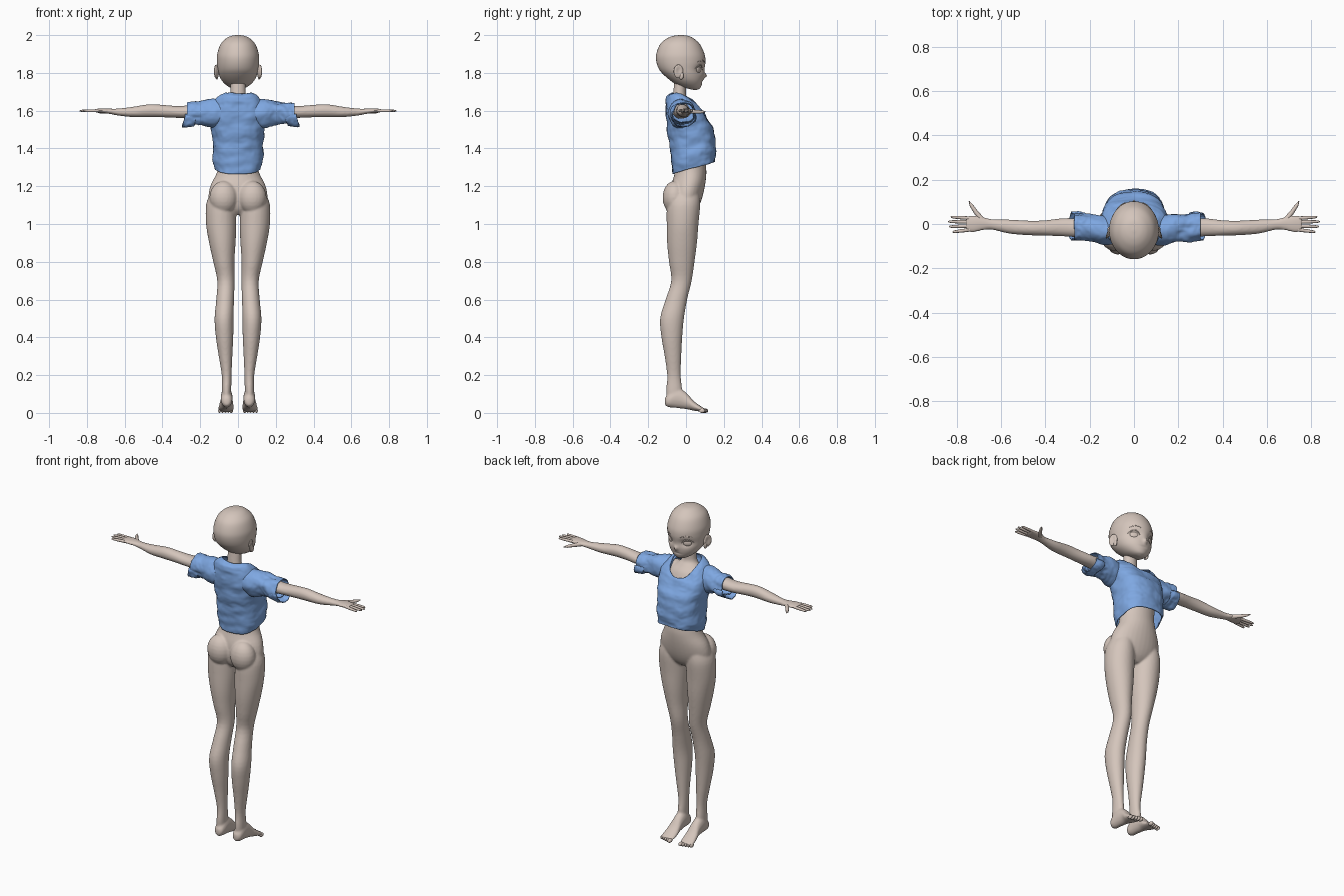
import bpy, bmesh, math
from mathutils import Vector, Matrix, noise

if "Cube" in bpy.data.objects:
    bpy.data.objects.remove(bpy.data.objects["Cube"])


def material(name, colour):
    m = bpy.data.materials.new(name)
    m.use_nodes = True
    m.diffuse_color = (*colour, 1)
    b = m.node_tree.nodes["Principled BSDF"]
    b.inputs["Base Color"].default_value = (*colour, 1)
    b.inputs["Roughness"].default_value = 0.8
    return m


SKIN = material("warm beige", (0.66, 0.56, 0.50))
CLOTH = material("soft blue", (0.21, 0.39, 0.76))


def smooth_rows(rows, steps):
    """Spline through the rows, so few rows give a soft outline."""
    out = []
    for i in range(len(rows) - 1):
        p = [rows[max(0, min(len(rows) - 1, i + k))] for k in (-1, 0, 1, 2)]
        for s in range(steps):
            t = s / steps
            out.append([0.5 * (2 * b + (c - a) * t + (2 * a - 5 * b + 4 * c - d) * t * t
                               + (3 * b - a - 3 * c + d) * t ** 3) for a, b, c, d in zip(*p)])
    return out + [list(rows[-1])]


def loft(bm, rows, axis, side=1, n=32, steps=4, power=2.0, cap=True):
    """Rows: position, centre u, centre v, radius u, radius v, [tilt, side lift]."""
    rings = []
    for r in smooth_rows(rows, steps):
        tilt, lift = (r[5], r[6]) if len(r) > 5 else (0, 0)
        ring = []
        for k in range(n):
            a = 2 * math.pi * k / n
            c, s = math.cos(a), math.sin(a)
            c2 = math.copysign(abs(c) ** (2 / power), c)
            s2 = math.copysign(abs(s) ** (2 / power), s)
            u, v, w = r[1] + r[3] * c2, r[2] + r[4] * s2, r[0] + tilt * s + lift * c * c
            co = {"x": (w, u, v), "y": (u, w, v), "z": (u, v, w)}[axis]
            ring.append(bm.verts.new((side * co[0], co[1], co[2])))
        rings.append(ring)
    for a, b in zip(rings, rings[1:]):
        for k in range(n):
            bm.faces.new((a[k], a[(k + 1) % n], b[(k + 1) % n], b[k]))
    if cap:
        bm.faces.new(rings[0])
        bm.faces.new(rings[-1])


def ball(bm, centre, radii, rot=0.0, seg=24):
    m = Matrix.Translation(centre) @ Matrix.Rotation(rot, 4, "Z") @ Matrix.Diagonal((*radii, 1))
    bmesh.ops.create_uvsphere(bm, u_segments=seg, v_segments=seg // 2, radius=1, matrix=m)


def finish(name, bm, mat):
    bmesh.ops.recalc_face_normals(bm, faces=bm.faces)
    for f in bm.faces:
        f.smooth = True
    me = bpy.data.meshes.new(name)
    bm.to_mesh(me)
    bm.free()
    me.materials.append(mat)
    ob = bpy.data.objects.new(name, me)
    bpy.context.collection.objects.link(ob)
    return ob


def tubes(name, paths, depth):
    """Tapered tubes along short paths of (point, radius factor)."""
    cu = bpy.data.curves.new(name, "CURVE")
    cu.dimensions, cu.bevel_depth, cu.bevel_resolution = "3D", depth, 3
    cu.use_fill_caps = True
    for path in paths:
        sp = cu.splines.new("POLY")
        sp.points.add(len(path) - 1)
        for p, (co, r) in zip(sp.points, path):
            p.co, p.radius = (*co, 1), r
        sp.use_smooth = True
    cu.materials.append(SKIN)
    bpy.context.collection.objects.link(bpy.data.objects.new(name, cu))


def by_span(rows):
    """Turns (z, x, rx, back, front) into loft rows."""
    return [(z, x, (b + f) / 2, rx, (f - b) / 2) for z, x, rx, b, f in rows]


# Body: trunk, legs, feet and arms fused into one smooth skin
bm = bmesh.new()
loft(bm, by_span([(1.05, 0, .06, -.05, .03), (1.08, 0, .12, -.075, .06), (1.13, 0, .155, -.085, .083),
                  (1.2, 0, .147, -.08, .1), (1.27, 0, .113, -.06, .108), (1.33, 0, .104, -.06, .105),
                  (1.42, 0, .108, -.075, .115), (1.5, 0, .115, -.085, .11), (1.57, 0, .12, -.085, .075),
                  (1.62, 0, .1, -.082, .05), (1.65, 0, .06, -.075, .02), (1.68, 0, .042, -.07, 0),
                  (1.77, 0, .04, -.06, .005)]), "z")
for s in (1, -1):
    loft(bm, by_span([(.05, .062, .024, -.1, -.02), (.12, .061, .025, -.104, -.02),
                      (.2, .06, .026, -.1, -.028), (.3, .066, .036, -.113, -.025),
                      (.4, .071, .046, -.13, -.02), (.5, .074, .05, -.137, -.011),
                      (.6, .068, .047, -.108, .006), (.7, .064, .046, -.078, .03),
                      (.8, .075, .056, -.09, .045), (.9, .083, .07, -.1, .058),
                      (1, .089, .08, -.102, .066), (1.1, .091, .078, -.1, .075),
                      (1.16, .088, .06, -.08, .07)]), "z", s)
    ball(bm, (s * .076, -.06, 1.14), (.075, .064, .088))
    loft(bm, [(-.112, .058, .06, .012, .018), (-.095, .06, .065, .028, .034), (-.05, .06, .08, .031, .054),
              (0, .06, .064, .032, .044), (.04, .062, .038, .039, .026), (.08, .064, .02, .041, .014),
              (.1, .064, .014, .034, .009)], "y", s)
    loft(bm, [(.07, -.03, 1.6, .05, .045), (.15, -.025, 1.6, .045, .043), (.3, -.015, 1.593, .042, .032),
              (.4, -.018, 1.598, .035, .033), (.47, -.018, 1.6, .033, .034), (.56, -.012, 1.593, .032, .027),
              (.64, -.002, 1.593, .024, .018), (.68, .002, 1.597, .03, .014),
              (.72, .001, 1.6, .038, .012), (.76, 0, 1.6, .035, .009)], "x", s)
body = finish("body", bm, SKIN)
rm = body.modifiers.new("fuse", "REMESH")
rm.mode, rm.voxel_size, rm.use_smooth_shade = "VOXEL", 0.006, True
sm = body.modifiers.new("soften", "SMOOTH")
sm.factor, sm.iterations = 0.5, 6

# Fingers and toes
for s, label in ((1, "left"), (-1, "right")):
    paths = []
    for y0, x1, y1 in ((.026, .828, .032), (.009, .84, .011), (-.009, .836, -.012), (-.026, .82, -.036)):
        a, b = Vector((s * .74, y0, 1.6)), Vector((s * x1, y1, 1.599))
        paths.append([(a, 1), (a.lerp(b, .5), .95), (a.lerp(b, .85), .75), (a.lerp(b, .96), .5), (b, .1)])
    paths.append([((s * .685, .018, 1.596), 1.5), ((s * .715, .055, 1.594), 1.2),
                  ((s * .735, .085, 1.594), .95), ((s * .745, .104, 1.594), .2)])
    tubes(label + "_fingers", paths, .0082)
    bm = bmesh.new()
    for i in range(5):
        r = .013 if i == 0 else .009
        ball(bm, (s * (.036 + .0155 * i), .101 - .004 * i, .0115), (r * .85, .017, .0115), seg=14)
    finish(label + "_toes", bm, SKIN)

# Head with hollowed eye sockets
bm = bmesh.new()
loft(bm, by_span([(2, 0, .006, -.035, -.022), (1.995, 0, .038, -.07, .015), (1.98, 0, .066, -.105, .044),
                  (1.95, 0, .093, -.138, .075), (1.9, 0, .11, -.157, .098), (1.86, 0, .112, -.157, .103),
                  (1.82, 0, .108, -.143, .098), (1.79, 0, .101, -.118, .095), (1.76, 0, .086, -.083, .09),
                  (1.735, 0, .062, -.045, .083), (1.718, 0, .034, .005, .073),
                  (1.71, 0, .008, .04, .056)]), "z", n=64, steps=6)
for v in bm.verts:
    if v.co.y > 0:
        d = ((abs(v.co.x) - .055) / .028) ** 2 + ((v.co.z - 1.818) / .022) ** 2
        v.co.y -= .015 * math.exp(-d)
        nose = (v.co.x / .009) ** 2 + ((v.co.z - 1.785) / .014) ** 2
        v.co.y += .016 * math.exp(-nose)
        mouth = (v.co.x / .022) ** 2 + ((v.co.z - 1.752) / .004) ** 2
        v.co.y -= .004 * math.exp(-mouth)
finish("head", bm, SKIN)

# Eyes, lids, brows and ears
for s, label in ((1, "left"), (-1, "right")):
    bm = bmesh.new()
    ball(bm, (s * .055, .066, 1.818), (.024, .008, .019), rot=-s * .5)
    finish(label + "_eye", bm, SKIN)
    lid, brow = [], []
    for i in range(7):
        t = i / 6
        x, arch = .03 + .056 * t, math.sin(math.pi * t)
        lid.append(((s * x, .086 - .038 * t * t, 1.817 + .022 * arch + .006 * t), .3 + arch))
        brow.append(((s * x, .097 - .043 * t * t, 1.855 + .01 * arch), .3 + .6 * arch))
    tubes(label + "_eyelid_and_brow", [lid, brow], .0028)
    bm = bmesh.new()
    ball(bm, (s * .116, -.04, 1.808), (.009, .027, .036), rot=s * .35)
    ball(bm, (s * .112, -.026, 1.785), (.008, .014, .02))
    for v in bm.verts:
        hollow = ((v.co.y + .038) / .014) ** 2 + ((v.co.z - 1.812) / .02) ** 2
        v.co.x -= s * .008 * math.exp(-hollow)
    finish(label + "_ear", bm, SKIN)


def crumple(bm, strength):
    """Pushes cloth in and out along its normals to form folds."""
    bmesh.ops.recalc_face_normals(bm, faces=bm.faces)
    bm.normal_update()
    moves = []
    for v in bm.verts:
        p = v.co
        k = noise.noise(Vector((p.x * 14, p.y * 14, p.z * 22)))
        k += .6 * (.4 - abs(noise.noise(p * 34)))
        moves.append((v, v.normal * k * strength * (1 + 1.2 * min(1, max(0, abs(p.x) - .15) / .1))))
    for v, m in moves:
        v.co += m


def cloth(name, bm, strength):
    crumple(bm, strength)
    ob = finish(name, bm, CLOTH)
    so = ob.modifiers.new("thickness", "SOLIDIFY")
    so.thickness = .004


# Shirt body: tilted hem below, scooped neck above
bm = bmesh.new()
loft(bm, [(1.297, 0, .042, .122, .112, .033, 0), (1.36, 0, .039, .134, .117, .015, 0),
          (1.43, 0, .034, .131, .122, 0, 0), (1.5, 0, .023, .14, .122, 0, 0),
          (1.56, 0, .008, .148, .113, -.018, .005), (1.6, 0, .001, .14, .106, -.033, .02),
          (1.632, 0, -.003, .112, .098, -.043, .03), (1.645, 0, .004, .082, .08, -.045, .03)],
     "z", n=88, steps=9, power=2.4, cap=False)
cloth("shirt_body", bm, .007)

# Sleeves with loose, bunched cuffs
for s, label, end in ((1, "left", .3), (-1, "right", .27)):
    bm = bmesh.new()
    loft(bm, [(.085, -.03, 1.592, .06, .07), (.14, -.027, 1.585, .066, .075),
              (.2, -.016, 1.588, .062, .062), (.25, -.015, 1.588, .06, .056),
              (end, -.012, 1.588, .06, .054)], "x", s, n=56, steps=9, cap=False)
    cloth(label + "_sleeve", bm, .006)
    bm = bmesh.new()
    loft(bm, [(end - .05, -.012, 1.572, .057, .05), (end - .02, -.01, 1.566, .062, .054),
              (end + .01, -.01, 1.565, .06, .05)], "x", s, n=56, steps=9, cap=False)
    for v in list(bm.verts):
        drop = max(0, 1.57 - v.co.z)
        v.co.x += s * drop * .3
    bmesh.ops.delete(bm, geom=[v for v in bm.verts if v.co.z > 1.585], context="VERTS")
    cloth(label + "_cuff_fold", bm, .006)
